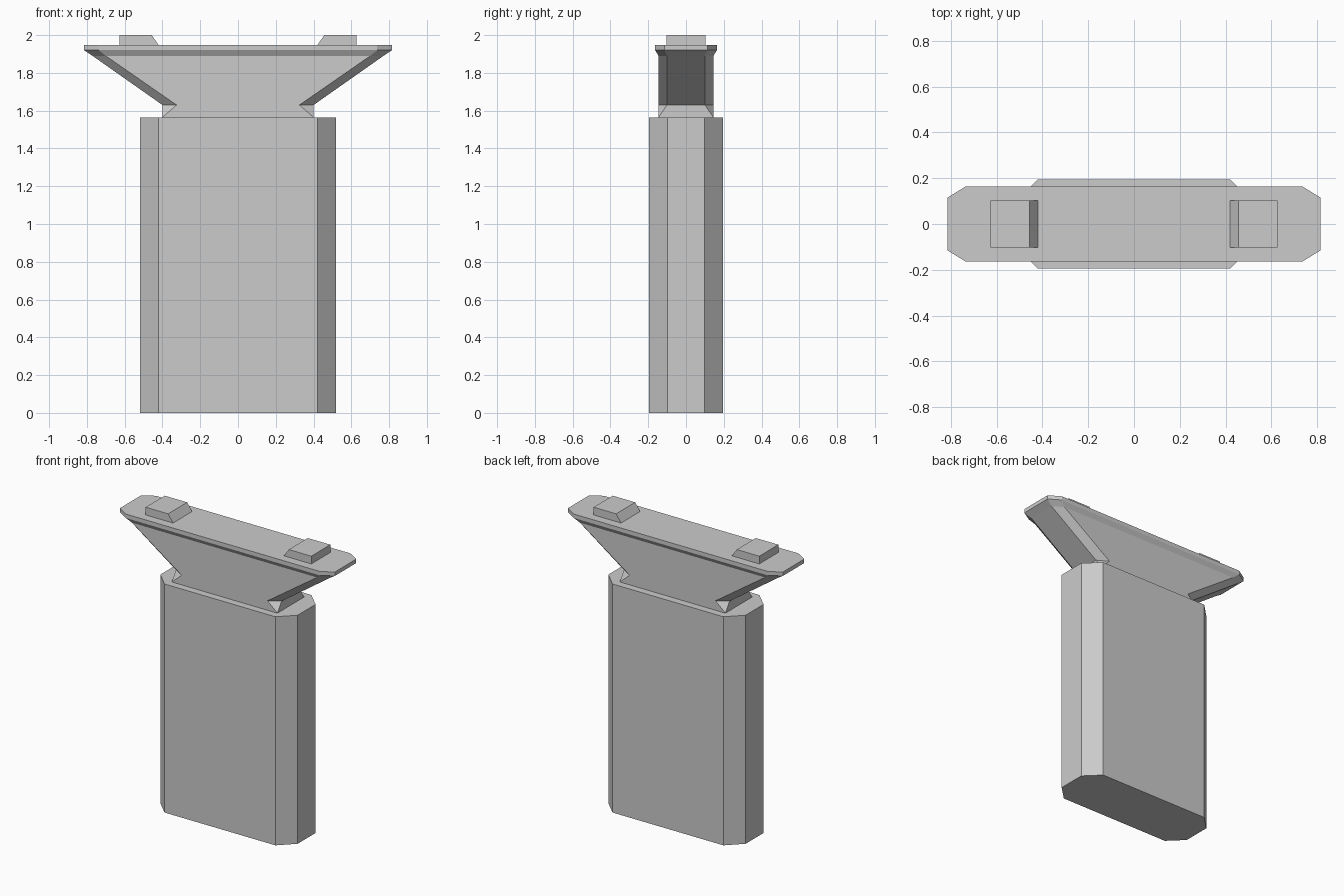
import bpy
import bmesh

default = bpy.data.objects.get("Cube")
if default:
    bpy.data.objects.remove(default, do_unlink=True)

# Single concrete colour
concrete = bpy.data.materials.new("concrete_grey")
concrete.use_nodes = True
colour = (0.6, 0.6, 0.6, 1)
concrete.diffuse_color = colour
for node in concrete.node_tree.nodes:
    if node.type == "BSDF_PRINCIPLED":
        node.inputs["Base Color"].default_value = colour


def finish(name, bm):
    """Clean the mesh and turn it into a flat shaded object."""
    bmesh.ops.remove_doubles(bm, verts=bm.verts, dist=0.0005)
    bmesh.ops.recalc_face_normals(bm, faces=bm.faces)
    mesh = bpy.data.meshes.new(name)
    bm.to_mesh(mesh)
    bm.free()
    mesh.materials.append(concrete)
    obj = bpy.data.objects.new(name, mesh)
    bpy.context.collection.objects.link(obj)
    return obj


def octagon(x, x_flat, y, y_flat):
    """Rectangle with cut corners, counter-clockwise."""
    quarter = [(x, y_flat), (x_flat, y)]
    half = quarter + [(-a, b) for a, b in reversed(quarter)]
    return half + [(-a, -b) for a, b in half]


def loft(name, sections):
    """Stack cut-corner sections given as (z, x, x_flat, y, y_flat)."""
    bm = bmesh.new()
    rings = [[bm.verts.new((px, py, z)) for px, py in octagon(*dims)]
             for z, *dims in sections]
    for low, high in zip(rings, rings[1:]):
        for i in range(len(low)):
            j = (i + 1) % len(low)
            bm.faces.new((low[i], low[j], high[j], high[i]))
    bm.faces.new(rings[0][::-1])
    bm.faces.new(rings[-1])
    return finish(name, bm)


def bearing(name, side):
    """Block on the cap with a sloping inner end."""
    profile = [(0.42, 1.947), (0.627, 1.947), (0.627, 2.0), (0.457, 2.0)]
    bm = bmesh.new()
    face = bm.faces.new([bm.verts.new((side * x, -0.103, z)) for x, z in profile])
    new = bmesh.ops.extrude_face_region(bm, geom=[face])["geom"]
    verts = [g for g in new if isinstance(g, bmesh.types.BMVert)]
    bmesh.ops.translate(bm, verts=verts, vec=(0, 0.206, 0))
    return finish(name, bm)


# Main column
loft("column", [(0, 0.52, 0.42, 0.195, 0.097),
                (1.565, 0.52, 0.42, 0.195, 0.097)])

# Neck: square foot turning into cut corners, then flaring out to the cap slab
loft("flared_cap", [(1.565, 0.40, 0.40, 0.145, 0.145),
                    (1.63, 0.40, 0.325, 0.145, 0.10),
                    (1.89, 0.77, 0.70, 0.145, 0.10),
                    (1.92, 0.815, 0.737, 0.163, 0.115),
                    (1.947, 0.815, 0.737, 0.163, 0.115)])

# Bearing blocks
for label, side in (("left", 1), ("right", -1)):
    bearing(label + "_bearing_block", side)
